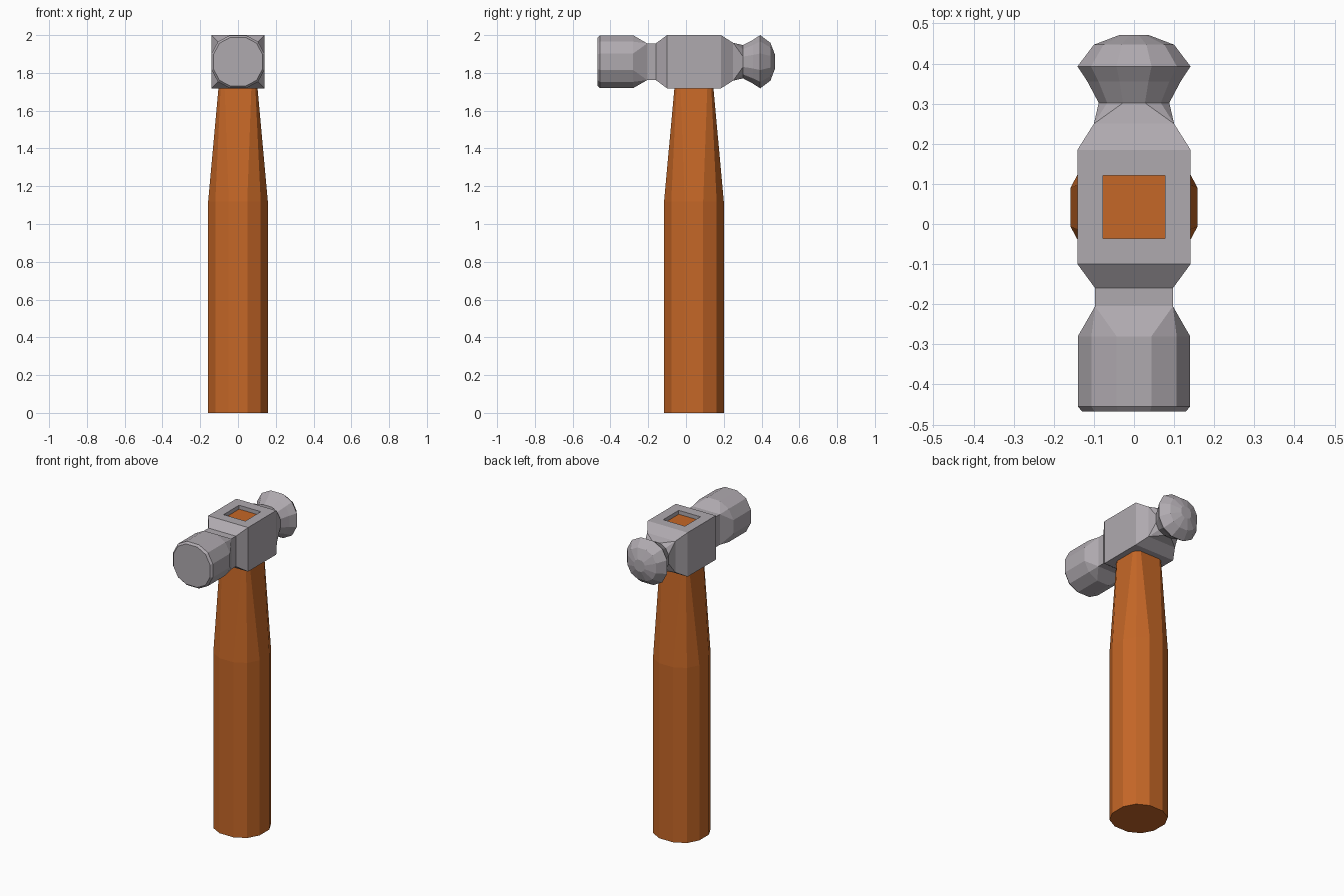
import bpy, bmesh
from mathutils import Vector

if "Cube" in bpy.data.objects:
    bpy.data.objects.remove(bpy.data.objects["Cube"])


def material(name, rgb):
    m = bpy.data.materials.new(name)
    m.diffuse_color = (*rgb, 1)
    m.use_nodes = True
    m.node_tree.nodes["Principled BSDF"].inputs["Base Color"].default_value = m.diffuse_color
    return m


def ring(half, flat, diag):
    """12-point section; flat = diag = 1 collapses it into a square."""
    pts = []
    x, y = 1, 0
    for _ in range(4):                       # rotate one corner by quarter turns
        for a, b in ((1, -flat), (1, flat), (diag, diag)):
            pts.append((half * (a * x - b * y), half * (a * y + b * x)))
        x, y = -y, x
    return pts


def loft(bm, stations, place):
    """Skin a list of (position, half width, flat, diagonal) sections."""
    rings = [[bm.verts.new(place(u, v, t)) for u, v in ring(h, f, d)]
             for t, h, f, d in stations]
    for r0, r1 in zip(rings, rings[1:]):
        for i in range(12):
            j = (i + 1) % 12
            bm.faces.new((r0[i], r0[j], r1[j], r1[i]))
    bm.faces.new(rings[0])
    bm.faces.new(rings[-1])
    bmesh.ops.remove_doubles(bm, verts=bm.verts[:], dist=1e-5)
    bmesh.ops.recalc_face_normals(bm, faces=bm.faces[:])


def finish(bm, name, mat):
    me = bpy.data.meshes.new(name)
    bm.to_mesh(me)
    bm.free()
    me.materials.append(mat)
    bpy.context.collection.objects.link(bpy.data.objects.new(name, me))


wood = material("orange wood", (0.56, 0.135, 0.02))
steel = material("grey steel", (0.43, 0.40, 0.43))
ROUND, SQUARE = (0.31, 0.76), (1, 1)
CY, CZ = 0.042, 1.859                        # handle axis y, head axis z

# Handle: straight twelve-sided grip tapering to a square tenon
bm = bmesh.new()
loft(bm, [(0, 0.158, *ROUND), (1.12, 0.158, *ROUND), (1.975, 0.08, *SQUARE)],
     lambda u, v, t: (u, CY + v, t))
finish(bm, "handle", wood)

# Head: round striking face, square necks and eye block, rounded peen
bm = bmesh.new()
loft(bm, [
    (-0.468, 0.129, *ROUND), (-0.455, 0.140, *ROUND), (-0.28, 0.140, *ROUND),
    (-0.205, 0.097, *SQUARE), (-0.16, 0.097, *SQUARE),
    (-0.10, 0.141, *SQUARE), (0.185, 0.141, *SQUARE),
    (0.25, 0.100, *SQUARE), (0.302, 0.088, *ROUND),
    (0.355, 0.116, *ROUND), (0.393, 0.141, *ROUND),
    (0.447, 0.100, *ROUND), (0.471, 0.037, *ROUND)],
    lambda u, v, t: (u, t, CZ + v))

# Eye: square socket sunk in the top of the block
top = next(f for f in bm.faces if f.normal.z > 0.99
           and (f.calc_center_median() - Vector((0, CY, 2))).length < 0.02)
bmesh.ops.inset_region(bm, faces=[top], thickness=0.064, use_even_offset=True)
ext = bmesh.ops.extrude_discrete_faces(bm, faces=[top])["faces"][0]
bmesh.ops.translate(bm, verts=ext.verts[:], vec=(0, 0, -0.035))
bmesh.ops.delete(bm, geom=[ext], context='FACES')
finish(bm, "head", steel)
